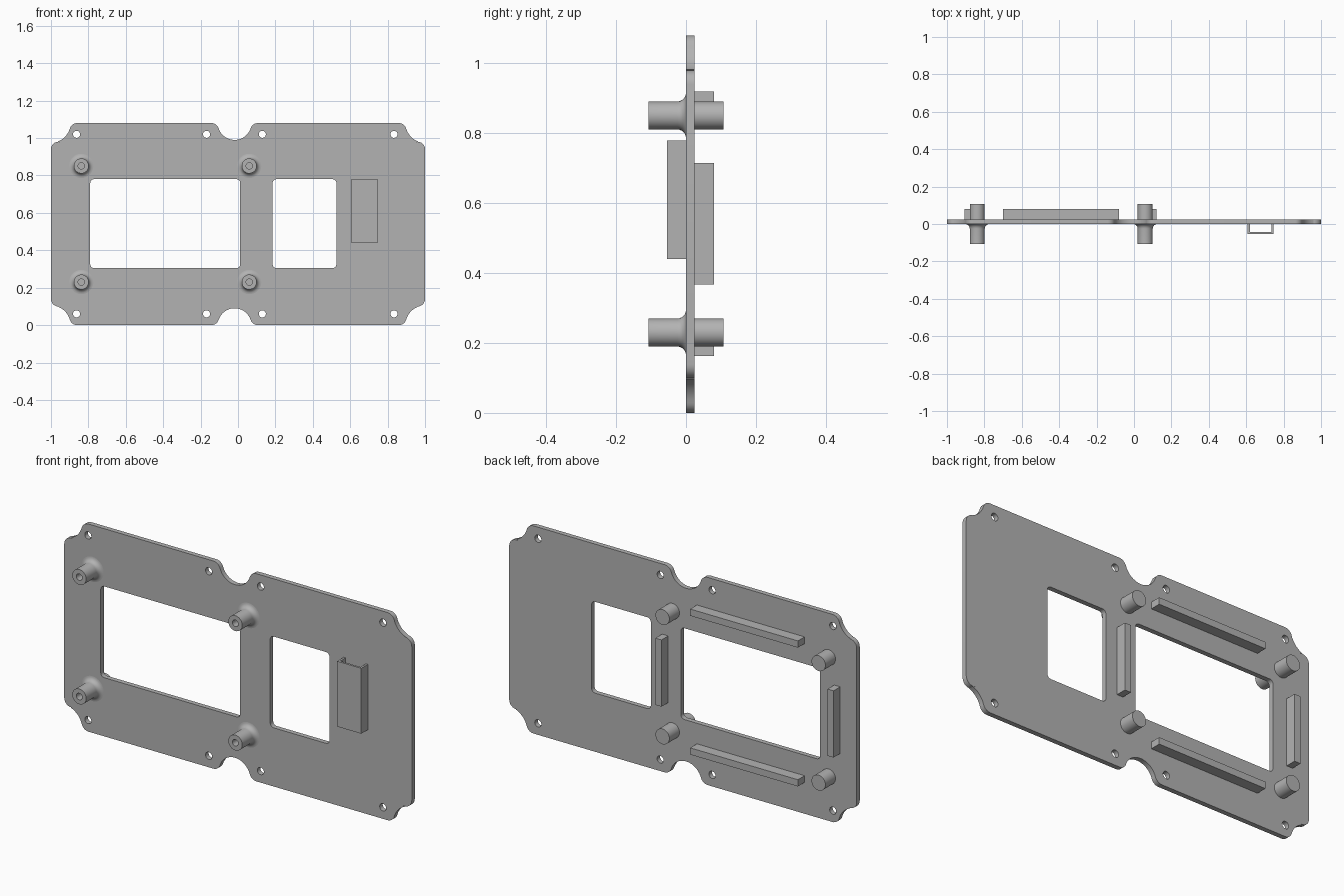
import bpy, bmesh
from math import sin, cos, pi, sqrt, atan2, radians
from mathutils import Matrix

if "Cube" in bpy.data.objects:
    bpy.data.objects.remove(bpy.data.objects["Cube"])

grey = bpy.data.materials.new("plain grey")
grey.use_nodes = True
grey.diffuse_color = (0.45, 0.45, 0.45, 1)
grey.node_tree.nodes["Principled BSDF"].inputs["Base Color"].default_value = (0.45, 0.45, 0.45, 1)

HEIGHT, THICK = 1.08, 0.025
MID_X, MID_Z = -0.018, HEIGHT / 2


def finish(obj, smooth=True):
    obj.data.materials.clear()
    obj.data.materials.append(grey)
    bpy.ops.object.select_all(action="DESELECT")
    obj.select_set(True)
    bpy.context.view_layer.objects.active = obj
    if smooth:
        bpy.ops.object.shade_smooth_by_angle(angle=radians(35))


def arc(cx, cz, r, a0, a1, n=8):
    return [(cx + r * cos(a0 + (a1 - a0) * i / n),
             cz + r * sin(a0 + (a1 - a0) * i / n)) for i in range(n + 1)]


def rounded_rect(x0, x1, z0, z1, r):
    corners = [(x1 - r, z1 - r), (x0 + r, z1 - r), (x0 + r, z0 + r), (x1 - r, z0 + r)]
    return [p for i, (x, z) in enumerate(corners)
            for p in arc(x, z, r, i * pi / 2, (i + 1) * pi / 2, 5)]


def extruded(name, loops, y0, y1):
    """Fill x-z loops (inner loops become holes) and extrude them along y."""
    curve = bpy.data.curves.new(name, "CURVE")
    curve.dimensions = "2D"
    curve.fill_mode = "BOTH"
    curve.extrude = (y1 - y0) / 2
    for loop in loops:
        spline = curve.splines.new("POLY")
        spline.points.add(len(loop) - 1)
        for point, (x, z) in zip(spline.points, loop):
            point.co = (x, z, 0, 1)
        spline.use_cyclic_u = True
    obj = bpy.data.objects.new(name, curve)
    bpy.context.collection.objects.link(obj)
    bpy.ops.object.select_all(action="DESELECT")
    obj.select_set(True)
    bpy.context.view_layer.objects.active = obj
    bpy.ops.object.convert(target="MESH")
    obj = bpy.context.object
    obj.data.transform(Matrix.Translation((0, (y0 + y1) / 2, 0)) @ Matrix.Rotation(pi / 2, 4, "X"))
    bm = bmesh.new()
    bm.from_mesh(obj.data)
    bmesh.ops.remove_doubles(bm, verts=bm.verts, dist=1e-5)
    bmesh.ops.recalc_face_normals(bm, faces=bm.faces)
    bm.to_mesh(obj.data)
    bm.free()
    finish(obj)


def box(name, x0, x1, y0, y1, z0, z1):
    bm = bmesh.new()
    bmesh.ops.create_cube(bm, size=1)
    bmesh.ops.scale(bm, verts=bm.verts, vec=(x1 - x0, y1 - y0, z1 - z0))
    bmesh.ops.translate(bm, verts=bm.verts, vec=((x0 + x1) / 2, (y0 + y1) / 2, (z0 + z1) / 2))
    mesh = bpy.data.meshes.new(name)
    bm.to_mesh(mesh)
    bm.free()
    obj = bpy.data.objects.new(name, mesh)
    bpy.context.collection.objects.link(obj)
    finish(obj, smooth=False)


# Plate outline: scalloped corners and a central notch, all with rounded lips
LIP = 0.04


def scallop(cx, radius):
    """Left-to-right top-edge pieces: lip into the notch, half notch."""
    d = sqrt((radius + LIP) ** 2 - LIP ** 2)
    tilt = atan2(LIP, d)
    lip = arc(cx - d, HEIGHT - LIP, LIP, pi / 2, tilt, 6)
    return lip, arc(cx, HEIGHT, radius, pi + tilt, 1.5 * pi, 10), d, tilt


lip, half, _, _ = scallop(MID_X, 0.09)
notch = lip + half[1:]
notch += [(2 * MID_X - x, z) for x, z in reversed(notch[:-1])]

R = 0.105
_, _, d, tilt = scallop(0, R)
corner = arc(-1 + LIP, HEIGHT - d, LIP, pi, pi / 2 - tilt, 7)
corner += arc(-1, HEIGHT, R, -pi / 2 + tilt, -tilt, 10)[1:]
corner += arc(-1 + d, HEIGHT - LIP, LIP, pi - tilt, pi / 2, 7)[1:]
top = corner + notch + [(-x, z) for x, z in reversed(corner)]
outline = top + [(x, HEIGHT - z) for x, z in reversed(top)]

# Windows and screw holes
loops = [outline,
         rounded_rect(-0.79, 0.012, 0.305, 0.78, 0.02),
         rounded_rect(0.185, 0.526, 0.305, 0.78, 0.02)]
for x in (-0.863, -0.168, 0.13, 0.834):
    for z in (0.06, HEIGHT - 0.06):
        loops.append(arc(x, z, 0.019, 0, 2 * pi, 20)[:-1])
extruded("mounting_plate", loops, 0, THICK)


# Standoffs: turned posts with a flared foot and a blind screw hole
def standoff(name, x, z):
    flare = [(0.065 - 0.025 * sin(t), -0.025 + 0.025 * cos(t))
             for t in [i * pi / 12 for i in range(7)]]
    profile = [(0, 0.108), (0.04, 0.108), (0.04, 0.001), (0.065, 0.001)] + flare
    profile += [(0.04, -0.108), (0.017, -0.108), (0.017, -0.02), (0, -0.02)]
    bm = bmesh.new()
    verts = [bm.verts.new((r, y, 0)) for r, y in profile]
    edges = [bm.edges.new(pair) for pair in zip(verts, verts[1:])]
    bmesh.ops.spin(bm, geom=verts + edges, cent=(0, 0, 0), axis=(0, 1, 0),
                   angle=2 * pi, steps=32, use_merge=True)
    bmesh.ops.remove_doubles(bm, verts=bm.verts, dist=1e-5)
    bmesh.ops.recalc_face_normals(bm, faces=bm.faces)
    bmesh.ops.translate(bm, verts=bm.verts, vec=(x, 0, z))
    mesh = bpy.data.meshes.new(name)
    bm.to_mesh(mesh)
    bm.free()
    obj = bpy.data.objects.new(name, mesh)
    bpy.context.collection.objects.link(obj)
    finish(obj)


for side, x in (("right", -0.838), ("left", 0.06)):
    for level, z in (("lower", 0.23), ("upper", 0.851)):
        standoff(f"{level}_{side}_standoff", x, z)

# Stiffening ribs around the large window, on the back
RIB = 0.035
for name, z in (("lower_rib", 0.163), ("upper_rib", 0.885)):
    box(name, -0.70, -0.08, THICK, 0.08, z, z + RIB)
for name, x in (("right_rib", -0.905), ("left_rib", 0.085)):
    box(name, x, x + RIB, THICK, 0.08, 0.368, 0.715)

# Open-ended channel on the front
X0, X1, Z0, Z1, WALL = 0.608, 0.747, 0.44, 0.78, 0.011
box("channel_face", X0, X1, -0.054, -0.054 + WALL, Z0, Z1)
box("channel_right_wall", X0, X0 + WALL, -0.054 + WALL, 0, Z0, Z1)
box("channel_left_wall", X1 - WALL, X1, -0.054 + WALL, 0, Z0, Z1)
